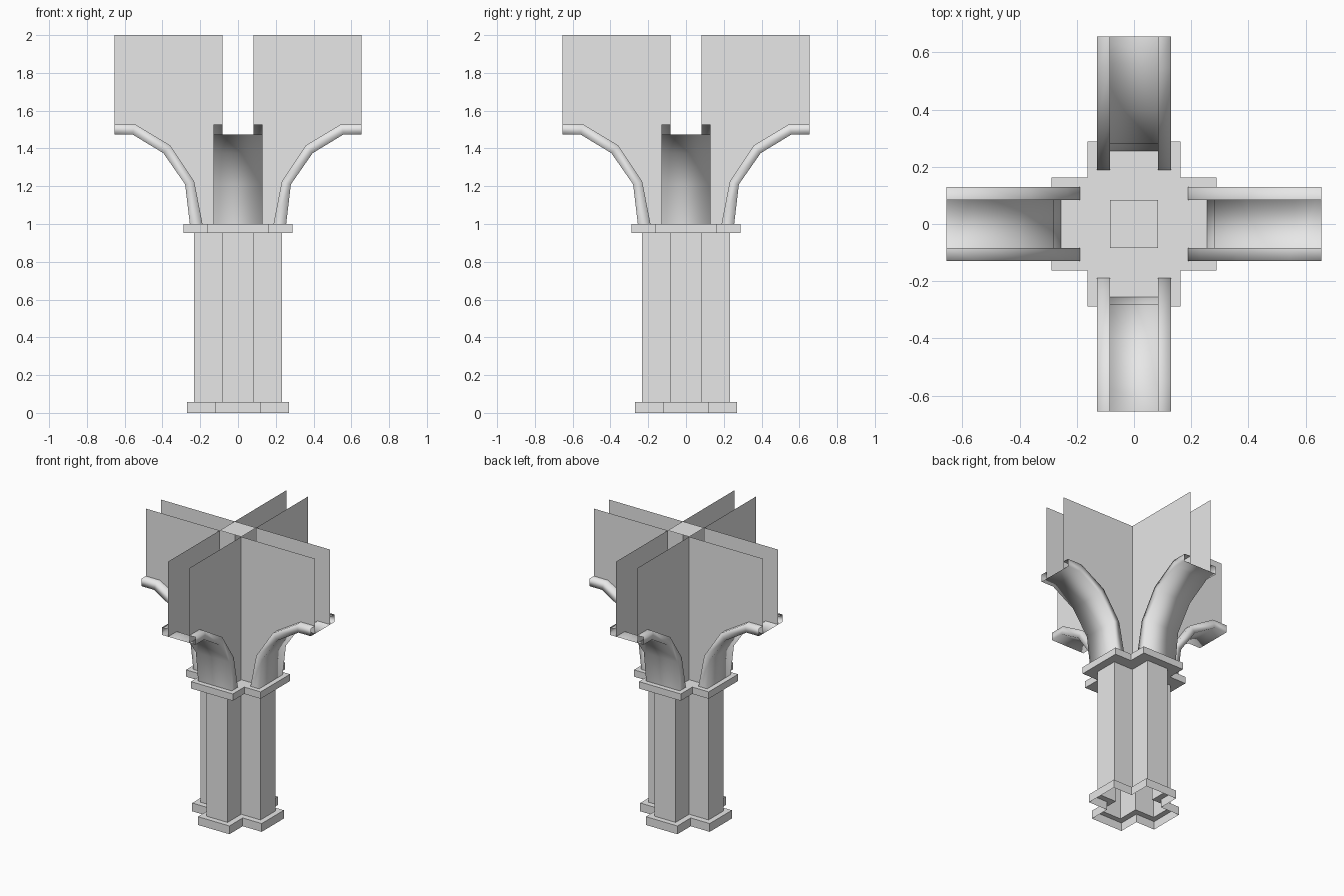
import bpy
from math import pi
from mathutils import Matrix, Vector

cube = bpy.data.objects.get("Cube")
if cube:
    bpy.data.objects.remove(cube)

stone = bpy.data.materials.new("light_grey_stone")
stone.use_nodes = True
GREY = (0.8, 0.8, 0.8, 1)
stone.diffuse_color = GREY
stone.node_tree.nodes["Principled BSDF"].inputs["Base Color"].default_value = GREY

QUARTERS = [Matrix.Rotation(i * pi / 2, 3, "Z") for i in range(4)]
SIDES = ("right_front", "back", "left", "front")
SIDES = ("left", "back", "right", "front")  # arms along +x, +y, -x, -y


def add_mesh(name, verts, faces, smooth=False):
    mesh = bpy.data.meshes.new(name)
    mesh.from_pydata([tuple(v) for v in verts], [], faces)
    mesh.materials.append(stone)
    for poly in mesh.polygons:
        poly.use_smooth = smooth
    mesh.update()
    obj = bpy.data.objects.new(name, mesh)
    bpy.context.collection.objects.link(obj)
    return obj


def plus_outline(length, half, z):
    arm = [(length, -half, z), (length, half, z), (half, half, z)]
    return [q @ Vector(p) for q in QUARTERS for p in arm]


def plus_shell(name, sections, closed_top=False):
    """Loft a cross-shaped outline through (length, half width, height) sections."""
    verts = [v for s in sections for v in plus_outline(*s)]
    faces = []
    for k in range(len(sections) - 1):
        a, b = 12 * k, 12 * (k + 1)
        for i in range(12):
            j = (i + 1) % 12
            faces.append((a + i, a + j, b + j, b + i))
    if closed_top:
        last = 12 * (len(sections) - 1)
        faces.append(tuple(range(last, last + 12)))
    return add_mesh(name, verts, faces)


# Column: hollow base, cross-shaped shaft and capital slab
SHAFT = (0.232, 0.082)
BASE = (0.269, 0.122)
SLAB = (0.289, 0.162)
plus_shell("base", [(*BASE, 0), (*BASE, 0.058), (*SHAFT, 0.058)])
plus_shell("shaft", [(*SHAFT, 0.058), (*SHAFT, 0.952)])
plus_shell("capital", [(*SHAFT, 0.952), (*SLAB, 0.952), (*SLAB, 1)], closed_top=True)

# Arch curves (distance from the axis, height) and arm widths
LOWER = [(0.255, 1), (0.28, 1.21), (0.395, 1.375), (0.56, 1.475), (0.655, 1.475)]
UPPER = [(0.188, 1), (0.232, 1.225), (0.36, 1.417), (0.545, 1.528), (0.655, 1.528)]
WALL, TRIM, TOP = 0.083, 0.13, 2.0

for side, turn in zip(SIDES, QUARTERS):
    # Curved soffit with a raised moulding along both edges
    verts = []
    for (lx, lz), (ux, uz) in zip(LOWER, UPPER):
        verts += [(ux, WALL, uz), (ux, TRIM, uz), (lx, TRIM, lz),
                  (lx, -TRIM, lz), (ux, -TRIM, uz), (ux, -WALL, uz)]
    faces = []
    for k in range(len(LOWER) - 1):
        for j in range(5):
            a, b = 6 * k + j, 6 * (k + 1) + j
            faces.append((a + 1, a, b, b + 1))
    add_mesh(side + "_arch", [turn @ Vector(v) for v in verts], faces, smooth=True)

    # Thin spandrel walls standing on the arch
    profile = [(WALL, 1)] + LOWER + [(LOWER[-1][0], TOP), (WALL, TOP)]
    for label, y in (("a", -WALL), ("b", WALL)):
        wall = [turn @ Vector((x, y, z)) for x, z in profile]
        order = list(range(len(wall)))
        if y > 0:
            order.reverse()
        add_mesh(side + "_wall_" + label, wall, [tuple(order)])

# Small cover where the walls meet
add_mesh("crossing_cover",
         [q @ Vector((WALL, WALL, TOP)) for q in QUARTERS], [(0, 1, 2, 3)])
